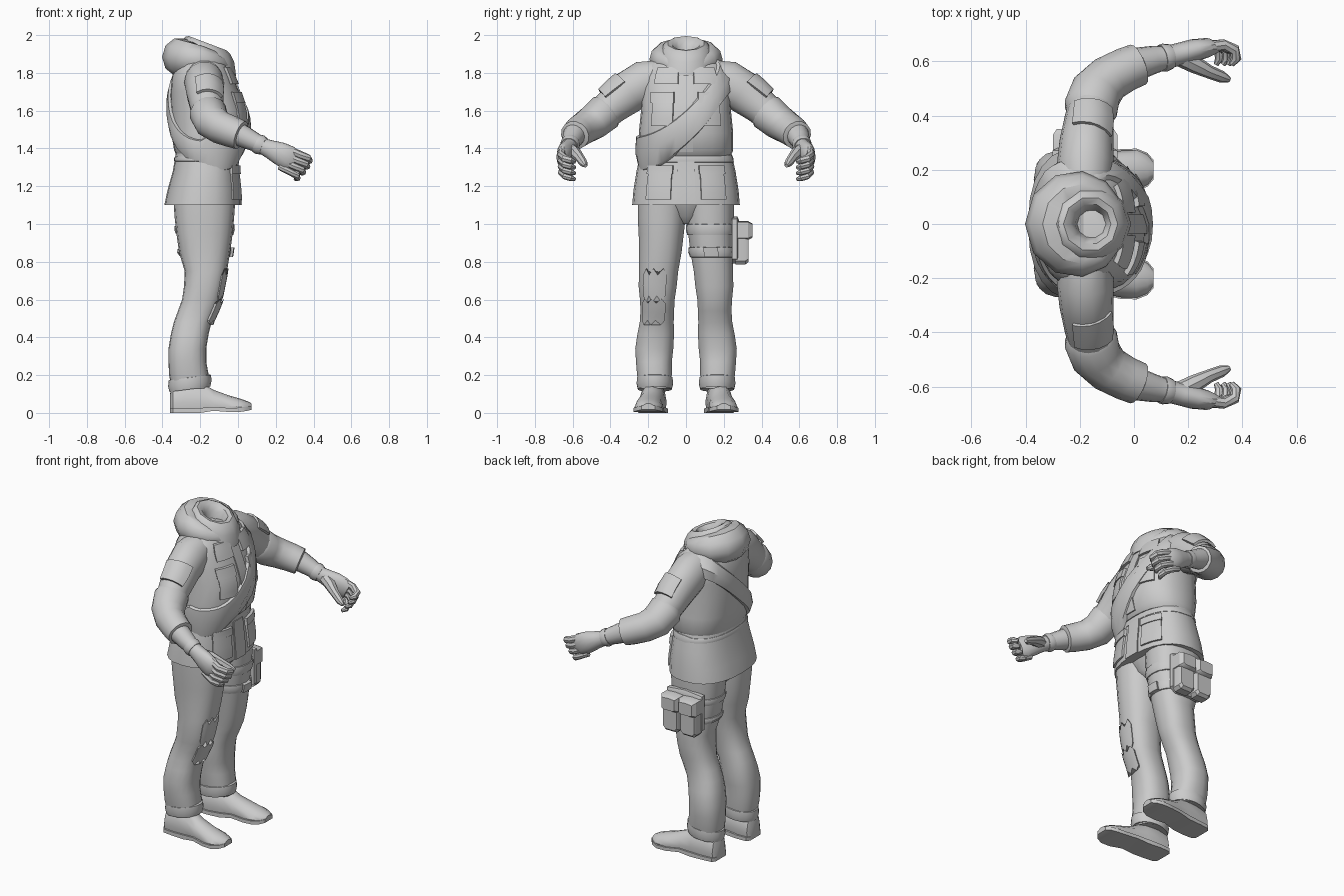
import bpy, bmesh, math
from mathutils import Vector

if "Cube" in bpy.data.objects:
    bpy.data.objects.remove(bpy.data.objects["Cube"])

cloth = bpy.data.materials.new("plain_grey")
cloth.diffuse_color = (0.6, 0.6, 0.6, 1)
cloth.use_nodes = True
cloth.node_tree.nodes["Principled BSDF"].inputs["Base Color"].default_value = cloth.diffuse_color
TAU = math.tau


def loft(name, rings, closed=False, angle=38):
    """Skin a list of equal-length point rings into one solid."""
    bm = bmesh.new()
    vs = [[bm.verts.new(p) for p in r] for r in rings]
    n = len(vs[0])
    for i in range(len(vs) if closed else len(vs) - 1):
        a, b = vs[i], vs[(i + 1) % len(vs)]
        for j in range(n):
            k = (j + 1) % n
            bm.faces.new((a[j], a[k], b[k], b[j]))
    if not closed:
        bm.faces.new(vs[0])
        bm.faces.new(vs[-1])
    bmesh.ops.recalc_face_normals(bm, faces=bm.faces)
    me = bpy.data.meshes.new(name)
    bm.to_mesh(me)
    bm.free()
    me.materials.append(cloth)
    ob = bpy.data.objects.new(name, me)
    bpy.context.collection.objects.link(ob)
    bpy.ops.object.select_all(action='DESELECT')
    bpy.context.view_layer.objects.active = ob
    ob.select_set(True)
    bpy.ops.object.shade_smooth_by_angle(angle=math.radians(angle))
    return ob


def profile(prof, z):
    """Interpolate centre and radii of a vertical profile at height z."""
    z = max(prof[0][0], min(prof[-1][0], z))
    for a, b in zip(prof, prof[1:]):
        if z <= b[0]:
            f = (z - a[0]) / (b[0] - a[0])
            return [u + (v - u) * f for u, v in zip(a[1:], b[1:])]


def surf(prof, z, t, off=0.0, e=2.4):
    """Point on the profile's surface; t = 0 faces forward (+x)."""
    cx, cy, rx, ry = profile(prof, z)
    c, s = math.cos(t), math.sin(t)
    return Vector((cx + (rx + off) * math.copysign(abs(c) ** (2 / e), c),
                   cy + (ry + off) * math.copysign(abs(s) ** (2 / e), s), z))


def body(name, prof, n=24):
    return loft(name, [[surf(prof, p[0], TAU * j / n) for j in range(n)] for p in prof])


def patch(name, prof, t0, t1, z0, z1, off=0.01, n=6, m=4, jag=0.0):
    """Raised cloth panel that hugs a profile surface; jag tears its ends."""
    ts = [t0 + (t1 - t0) * i / n for i in range(n + 1)]
    rings = []
    for i in range(m + 1):
        f = i / m
        zs = [z0 + (z1 - z0) * f + jag * (2 * f - 1) * (k % 2) for k in range(n + 1)]
        rings.append([surf(prof, z, t, off) for z, t in zip(zs, ts)] +
                     [surf(prof, z, t, -0.006) for z, t in reversed(list(zip(zs, ts)))])
    return loft(name, rings)


def band(name, prof, height, half, off, n=36):
    """Closed strap around a profile; height is a function of angle and y."""
    rings = []
    for i in range(n):
        t = TAU * i / n
        z = height(t, 0)
        for _ in range(12):
            z = 0.5 * z + 0.5 * height(t, surf(prof, z, t).y)
        w = half * (1 if math.cos(t) > -.1 else .7)
        rings.append([surf(prof, z + h * w, t, o * off - 0.004)
                      for h, o in ((-1, 0), (-0.9, .7), (0, 1.1), (0.9, .7), (1, 0))])
    return loft(name, rings, closed=True)


def tube(name, path, side=1, n=14, arc=None):
    """Limb along (x, y, z, width, depth) points; side mirrors it in y.
    With arc, only a thin shell over that angle range is built."""
    pts = [Vector(p[:3]) for p in path]
    rings = []
    for i, p in enumerate(path):
        d = (pts[min(i + 1, len(pts) - 1)] - pts[max(i - 1, 0)]).normalized()
        u = d.cross(Vector((0, 0, 1))).normalized()
        v = u.cross(d)
        if arc:
            ang = [arc[0] + (arc[1] - arc[0]) * k / 5 for k in range(6)]
            ring = [(a, 1) for a in ang] + [(a, .86) for a in reversed(ang)]
        else:
            ring = [(TAU * k / n, 1) for k in range(n)]
        q = [pts[i] + f * (u * p[3] * math.cos(a) + v * p[4] * math.sin(a)) for a, f in ring]
        rings.append([Vector((w.x, w.y * side, w.z)) for w in q])
    return loft(name, rings)


def box(name, c, h, taper=0.85):
    """Pouch block, narrowing on its outward (+y) side."""
    rings = []
    for y, f in ((-1, 1), (.5, 1), (1, taper)):
        rings.append([Vector((c[0] + a * h[0] * f, c[1] + y * h[1], c[2] + b * h[2] * f))
                      for a, b in ((-1, -.8), (-.7, -1), (.7, -1), (1, -.8), (1, .9), (0, 1), (-1, .9))])
    return loft(name, rings, angle=30)


# jacket: skirt and bloused upper part
skirt = [(1.10, -.187, 0, .203, .285), (1.18, -.18, 0, .193, .278),
         (1.28, -.172, 0, .173, .262), (1.40, -.165, 0, .16, .235)]
chest = [(1.36, -.16, 0, .165, .235), (1.39, -.155, 0, .183, .25), (1.48, -.153, 0, .20, .25),
         (1.60, -.157, 0, .198, .238), (1.70, -.175, 0, .182, .24), (1.78, -.188, 0, .162, .235),
         (1.84, -.19, 0, .135, .205), (1.89, -.19, 0, .10, .14)]
body("jacket_skirt", skirt)
body("jacket_chest", chest)
band("waist_belt", skirt, lambda t, y: 1.345, .02, .008)
patch("skirt_placket", skirt, -.12, .12, 1.10, 1.33, .006)
patch("chest_placket", chest, -.10, .10, 1.38, 1.80, .006, m=8)
for s, tag in ((-1, "right"), (1, "left")):
    patch("skirt_pocket_" + tag, skirt, s * .22, s * .76, 1.13, 1.28, .010)
    patch("skirt_pocket_flap_" + tag, skirt, s * .20, s * .78, 1.265, 1.31, .016)
    patch("chest_pocket_" + tag, chest, s * .22, s * .75, 1.52, 1.66)
    patch("chest_pocket_flap_" + tag, chest, s * .20, s * .77, 1.64, 1.70, .016)
    patch("lapel_" + tag, chest, s * .12, s * .65, 1.74, 1.83, .016)


# padded shoulder sash, sagging across the chest
def sash_height(t, y):
    return 1.61 + .95 * y + (1.5 * y * y - .1 if math.cos(t) > .01 else 0)


band("sash", chest, sash_height, .095, .026, n=40)

# hood roll, pointed at the back and dipping at the throat, with tilted collar
rings = []
for i in range(12):
    a = TAU * i / 12
    c, s = math.cos(a), math.sin(a)
    r = .068 - .026 * c
    mid = Vector((-.19 + .118 * c, .126 * s, 1.872 - .012 * c - .03 * max(c, 0) ** 2))
    rings.append([mid + Vector((c * math.cos(b), s * math.cos(b), 0)) * r +
                  Vector((0, 0, r * 1.1 * math.sin(b))) for b in [TAU * k / 10 for k in range(10)]])
loft("hood_roll", rings, closed=True)
collar = [(1.84, .15), (1.91, .14), (1.945, .12), (1.957, .10), (1.95, .075),
          (1.92, .058), (1.88, .05)]
loft("collar", [[Vector((-.16 + r * math.cos(a), r * math.sin(a), z - .38 * r * math.cos(a)))
                 for a in [TAU * k / 10 for k in range(10)]] for z, r in collar])

# arms and hands
arm = [(-.18, .13, 1.785, .095, .09), (-.18, .21, 1.75, .105, .122), (-.175, .30, 1.70, .10, .115),
       (-.165, .39, 1.625, .09, .096), (-.15, .455, 1.57, .085, .088)]
sleeve = [(-.165, .405, 1.61, .085, .085), (-.16, .425, 1.594, .1, .1),
          (-.138, .49, 1.54, .096, .094), (-.092, .537, 1.51, .086, .087),
          (-.03, .57, 1.487, .081, .083), (.015, .588, 1.47, .079, .078),
          (.02, .59, 1.468, .06, .06)]
forearm = [(-.01, .585, 1.482, .064, .064), (.07, .605, 1.443, .052, .053), (.13, .617, 1.413, .042, .043),
           (.17, .627, 1.396, .042, .05), (.22, .64, 1.374, .042, .062), (.27, .65, 1.349, .036, .066),
           (.30, .65, 1.334, .02, .05)]
pocket = [(-.178, .30, 1.70, .11, .125), (-.168, .35, 1.66, .108, .122), (-.165, .395, 1.625, .102, .114)]
for s, tag in ((-1, "right"), (1, "left")):
    tube("upper_arm_" + tag, arm, s)
    tube("rolled_sleeve_" + tag, sleeve, s)
    tube("forearm_" + tag, forearm, s)
    tube("arm_pocket_" + tag, pocket, s, arc=(.6, 2.2))
    tube("glove_cuff_" + tag, [(.10, .611, 1.428, .05, .051), (.115, .614, 1.42, .052, .054),
                               (.135, .618, 1.411, .046, .048)], s)
    # four curled fingers, stacked from index down to little finger
    for k in range(4):
        x, z, w = .285 - .012 * k, 1.388 - .031 * k, .0215 - .001 * k
        reach = (1, 1.0, .9, .72)[k]
        tube(f"finger_{k + 1}_{tag}", [(x - .03, .648, z + .01, w, w), (x + .045 * reach, .66, z - .022, w, w),
                                       (x + .085 * reach, .643, z - .04, w, w),
                                       (x + .092 * reach, .61, z - .052, w * .9, w * .9),
                                       (x + .075 * reach, .588, z - .058, w * .5, w * .5)], s, n=8)
    tube("thumb_" + tag, [(.16, .62, 1.40, .035, .035), (.225, .588, 1.378, .033, .033),
                          (.275, .562, 1.35, .025, .025), (.325, .542, 1.322, .022, .022),
                          (.352, .532, 1.308, .01, .01)], s, n=8)

# seat, trousers, cuffs and shoes
body("trouser_seat", [(1.0, -.18, 0, .08, .03), (1.04, -.18, 0, .125, .09), (1.12, -.18, 0, .155, .2)])
leg = [(.13, -.255, .167, .095, .08), (.20, -.26, .167, .105, .093), (.27, -.268, .17, .10, .096),
       (.34, -.268, .168, .10, .102), (.42, -.255, .16, .10, .098), (.48, -.24, .155, .10, .091),
       (.54, -.215, .152, .103, .09), (.60, -.192, .152, .104, .093), (.67, -.18, .15, .106, .102),
       (.75, -.17, .145, .112, .105), (.85, -.177, .136, .135, .114), (.95, -.177, .131, .149, .121),
       (1.03, -.178, .129, .157, .128), (1.14, -.178, .127, .165, .13)]
shoe = [(-.36, .17, .045, .01, .10), (-.345, .17, .065, .008, .15), (-.28, .172, .07, .008, .17),
        (-.20, .178, .068, .012, .165), (-.13, .187, .066, .018, .122), (-.05, .196, .074, .012, .093),
        (.01, .20, .072, .012, .076), (.05, .20, .056, .018, .062), (.072, .20, .03, .024, .05)]
for s, tag in ((-1, "right"), (1, "left")):
    prof = [(z, cx, cy * s, rx, ry) for z, cx, cy, rx, ry in leg]
    body("trouser_leg_" + tag, prof, 18)
    # turned-up cuff, higher at the front
    loft("trouser_cuff_" + tag, [
        [Vector((-.255 + rx * math.cos(a), s * .165 + (rx - .017) * math.sin(a), z + .13 * rx * math.cos(a)))
         for a in [TAU * k / 18 for k in range(18)]]
        for z, rx in ((.128, .095), (.125, .108), (.155, .115), (.187, .112), (.192, .098))])
    rows, sole = [], []
    for x, cy, w, z0, z1 in shoe:
        h = z1 - z0
        sec = ((-.9, 0), (.9, 0), (1, .3), (.85, .65), (.45, .93), (0, 1), (-.45, .93), (-.85, .65), (-1, .3))
        rows.append([Vector((x, s * cy + w * a, z0 + h * b)) for a, b in sec])
        low = 0 if x < -.19 else z0 - .007
        sole.append([Vector((x, s * cy + (w + .006) * a, b))
                     for a, b in ((-1, low), (1, low), (1, z0 + .014), (-1, z0 + .014))])
    loft("shoe_" + tag, rows)
    loft("shoe_sole_" + tag, sole)
    if s < 0:
        # torn knee cloth
        patch("torn_knee_upper", prof, -.75, .35, .62, .73, .007, jag=.035)
        patch("torn_knee_lower", prof, -.8, .35, .49, .58, .014, jag=.025)
    else:
        # thigh straps and twin pouches
        band("thigh_strap_upper", prof, lambda t, y: .97, .03, .012, n=20)
        band("thigh_strap_lower", prof, lambda t, y: .85, .028, .013, n=20)
        patch("strap_buckle", prof, -.25, .2, .825, .875, .02)
        box("pouch_backing", (-.18, .262, .915), (.12, .018, .125))
        for i, x in enumerate((-.24, -.12)):
            box(f"thigh_pouch_{i + 1}", (x, .297, .88), (.054, .034, .095))
            box(f"thigh_pouch_flap_{i + 1}", (x, .307, .965), (.059, .044, .05), .75)
